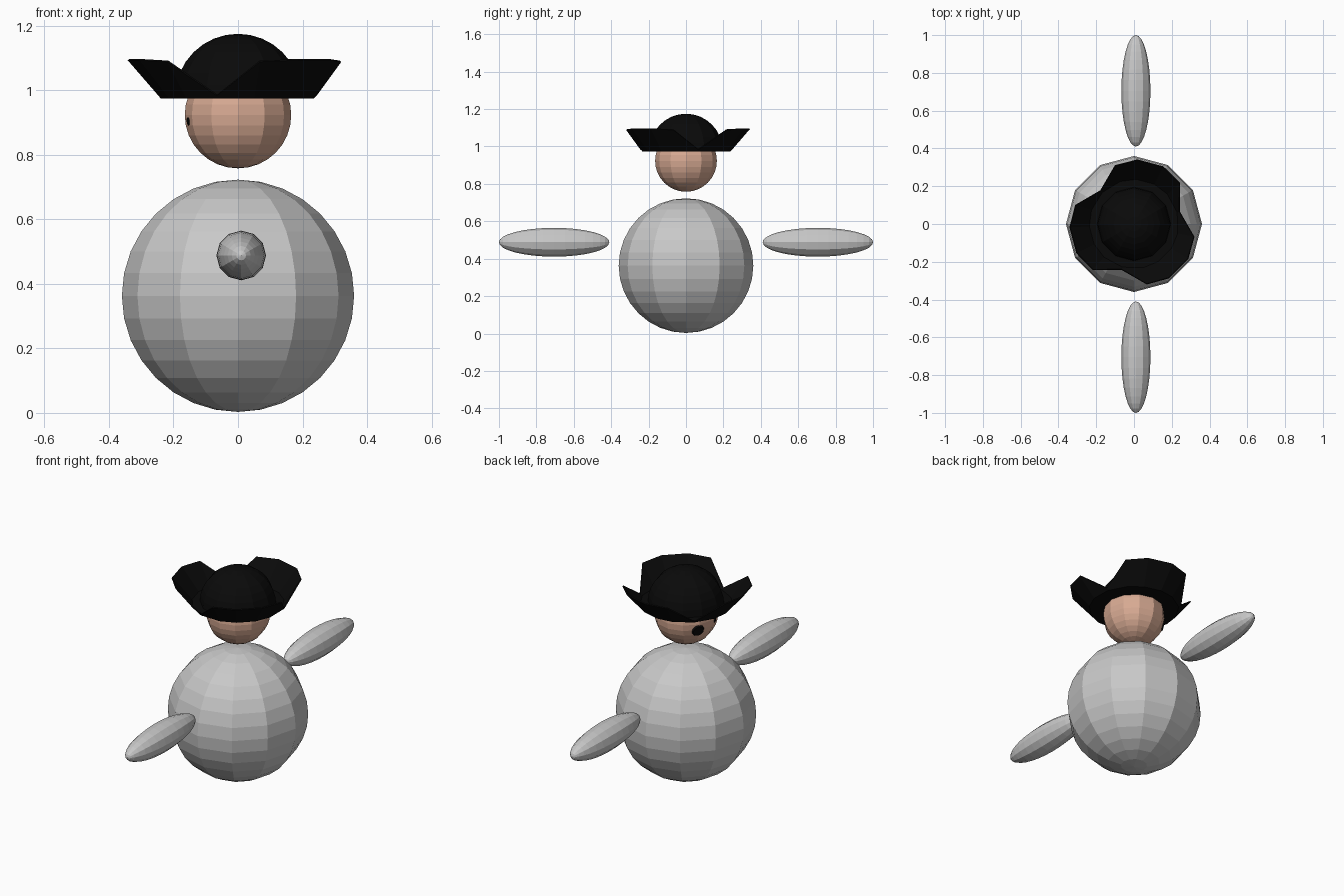
import bpy, bmesh
from math import sin, cos, radians
from mathutils import Matrix, Vector

if "Cube" in bpy.data.objects:
    bpy.data.objects.remove(bpy.data.objects["Cube"])


def material(name, rgb):
    m = bpy.data.materials.new(name)
    m.diffuse_color = (*rgb, 1.0)
    m.use_nodes = True
    m.node_tree.nodes["Principled BSDF"].inputs["Base Color"].default_value = m.diffuse_color
    return m


GREY = material("light_grey", (0.58, 0.58, 0.58))
SKIN = material("skin", (0.68, 0.40, 0.29))
BLACK = material("black", (0.003, 0.003, 0.003))


def add(name, bm, mat):
    bmesh.ops.recalc_face_normals(bm, faces=bm.faces)
    me = bpy.data.meshes.new(name)
    bm.to_mesh(me)
    bm.free()
    me.materials.append(mat)
    ob = bpy.data.objects.new(name, me)
    bpy.context.collection.objects.link(ob)
    return ob


def ellipsoid(name, centre, radii, mat, rot=Matrix(), keep_above=None):
    bm = bmesh.new()
    m = Matrix.Translation(centre) @ Matrix.Diagonal((*radii, 1)) @ rot
    bmesh.ops.create_uvsphere(bm, u_segments=12, v_segments=16, radius=1, matrix=m)
    if keep_above is not None:
        bmesh.ops.bisect_plane(bm, geom=bm.verts[:] + bm.edges[:] + bm.faces[:],
                               plane_co=(0, 0, keep_above), plane_no=(0, 0, 1),
                               clear_inner=True)
    return add(name, bm, mat)


# Body, head and the two floating arms (poles along y)
ellipsoid("body", (0, 0, 0.363), (0.36, 0.36, 0.36), GREY)
ellipsoid("head", (0, 0, 0.923), (0.165, 0.165, 0.165), SKIN)
for side, y in (("left", -0.705), ("right", 0.705)):
    ellipsoid(side + "_arm", (0.01, y, 0.488), (0.077, 0.295, 0.077), GREY,
              Matrix.Rotation(radians(90), 4, 'X'))

# Hat crown: upper half of an ellipsoid
ellipsoid("hat_crown", (0, 0, 0.98), (0.195, 0.195, 0.195), BLACK, keep_above=0.98)

# Hat brim: flat ring with three flaps turned up
LOBE = [(-33, 0.325, 1.09), (-12, 0.340, 1.095), (12, 0.340, 1.095),
        (33, 0.325, 1.09), (60, 0.250, 0.985)]
bm = bmesh.new()
rings = [[], [], []]
for centre in (75, 195, 315):
    for off, r, z in LOBE:
        a = radians(centre + off)
        for ring, (rr, zz) in zip(rings, ((0.15, 0.977), (0.238, 0.977), (r, z))):
            ring.append(bm.verts.new((rr * cos(a), rr * sin(a), zz)))
n = len(rings[0])
for inner, outer in zip(rings, rings[1:]):
    for i in range(n):
        j = (i + 1) % n
        bm.faces.new((inner[i], outer[i], outer[j], inner[j]))
brim = add("hat_brim", bm, BLACK)
solid = brim.modifiers.new("thickness", 'SOLIDIFY')
solid.thickness = 0.006
solid.offset = 0


# Eye patch and small eye: thin discs lying on the head
def face_disc(name, direction, dist, radius):
    d = Vector(direction).normalized()
    m = (Matrix.Translation(Vector((0, 0, 0.923)) + d * dist)
         @ d.to_track_quat('Z', 'Y').to_matrix().to_4x4())
    bm = bmesh.new()
    bmesh.ops.create_cone(bm, cap_ends=True, segments=10, radius1=radius,
                          radius2=radius * 0.85, depth=0.008, matrix=m)
    add(name, bm, BLACK)


face_disc("eye_patch", (-0.135, 0.083, -0.038), 0.162, 0.034)
face_disc("eye", (-0.155, -0.037, -0.020), 0.158, 0.014)
